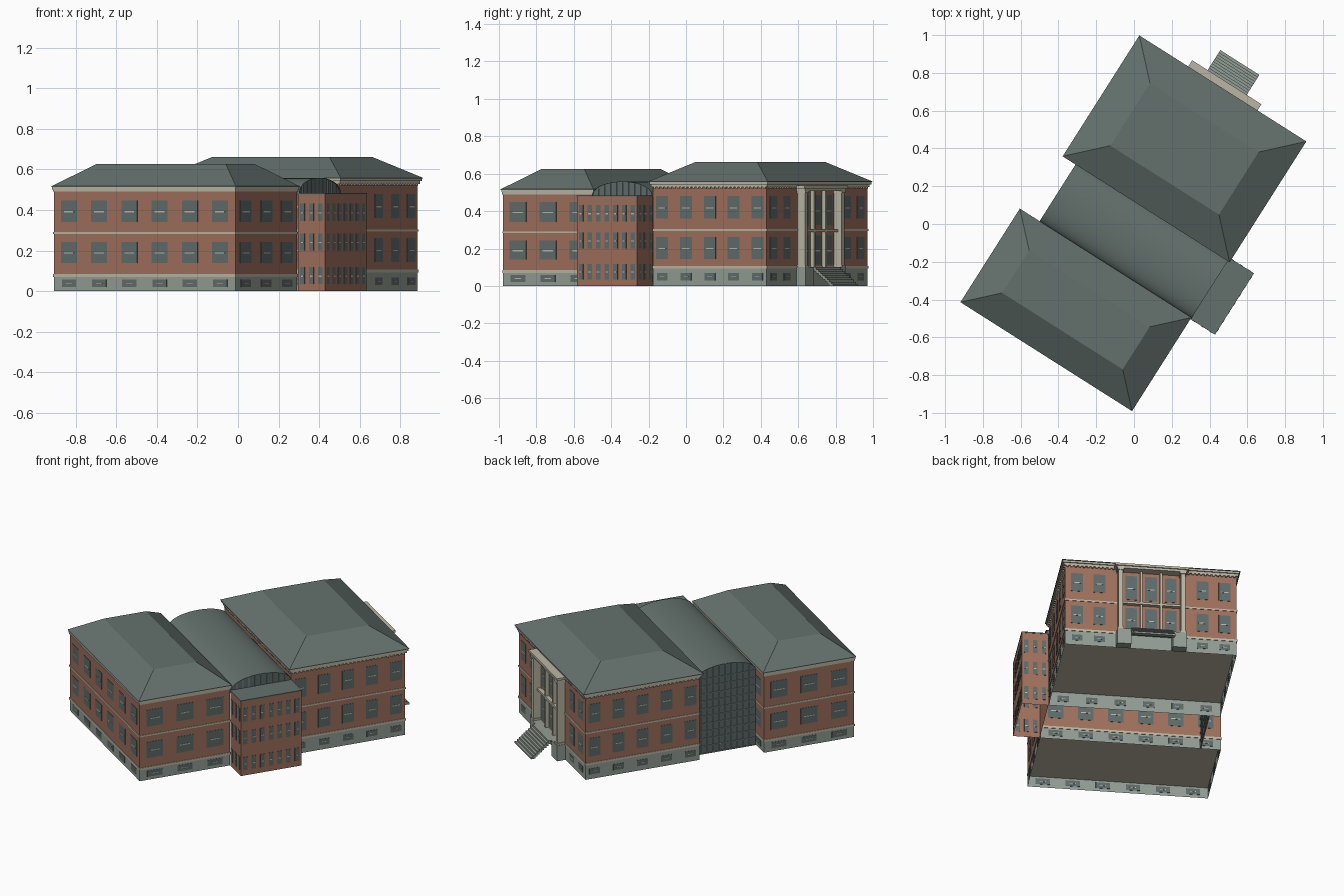
import bpy, bmesh, math
from mathutils import Matrix

if "Cube" in bpy.data.objects:
    bpy.data.objects.remove(bpy.data.objects["Cube"])

ROT = Matrix.Rotation(math.radians(-32.4), 4, 'Z')   # the building stands at an angle


def material(name, rgb):
    m = bpy.data.materials.new(name)
    m.diffuse_color = (*rgb, 1)
    m.use_nodes = True
    m.node_tree.nodes["Principled BSDF"].inputs["Base Color"].default_value = m.diffuse_color
    return m


BRICK = material("brick", (0.35, 0.16, 0.107))
STONE = material("grey_stone", (0.29, 0.34, 0.295))
CREAM = material("cream_trim", (0.50, 0.47, 0.37))
ROOF = material("roof_slate", (0.127, 0.165, 0.153))
GLASS = material("window_glass", (0.112, 0.15, 0.147))
FRAME = material("curtain_frame", (0.24, 0.28, 0.27))


def finish(name, bm, mat, normals=True):
    if normals:
        bmesh.ops.recalc_face_normals(bm, faces=bm.faces)
    me = bpy.data.meshes.new(name)
    bm.transform(ROT)
    bm.to_mesh(me)
    bm.free()
    me.materials.append(mat)
    ob = bpy.data.objects.new(name, me)
    bpy.context.collection.objects.link(ob)
    return ob


def add_box(bm, b, skip=()):
    x0, x1, y0, y1, z0, z1 = b
    lo = [bm.verts.new((x, y, z0)) for x, y in ((x0, y0), (x1, y0), (x1, y1), (x0, y1))]
    hi = [bm.verts.new((v.co.x, v.co.y, z1)) for v in lo]
    for i in range(4):
        j = (i + 1) % 4
        bm.faces.new((lo[i], lo[j], hi[j], hi[i]))
    if "bottom" not in skip:
        bm.faces.new(lo[::-1])
    if "top" not in skip:
        bm.faces.new(hi)


def boxes(name, items, mat, skip=()):
    bm = bmesh.new()
    for b in items:
        add_box(bm, b, skip)
    return finish(name, bm, mat, normals=False)


def grow(rect, d):
    return (rect[0] - d, rect[1] + d, rect[2] - d, rect[3] + d)


def on_wall(rect, side, s, w, z0, z1, d):
    """Plate centred in a wall plane; s is the position along that wall."""
    x0, x1, y0, y1 = rect
    if side in "FB":
        y = y0 if side == "F" else y1
        return (s - w / 2, s + w / 2, y - d, y + d, z0, z1)
    x = x0 if side == "L" else x1
    return (x - d, x + d, s - w / 2, s + w / 2, z0, z1)


def windows(name, rect, layout, rows, base_rows=()):
    """layout: side -> (fractions along wall, width)."""
    panes, bars = [], []
    for side, (fracs, w) in layout.items():
        lo, hi = rect[:2] if side in "FB" else rect[2:]
        for f in fracs:
            s = lo + f * (hi - lo)
            for z0, z1 in rows:
                zm = z0 + (z1 - z0) * 0.47
                panes.append(on_wall(rect, side, s, w, z0, z1, 0.002))
                bars.append(on_wall(rect, side, s, w * 0.62, zm - 0.003, zm + 0.003, 0.0035))
            for z0, z1 in base_rows:
                zm = (z0 + z1) / 2
                panes.append(on_wall(rect, side, s, w * 0.9, z0, z1, 0.002))
                bars.append(on_wall(rect, side, s, w * 0.4, zm - 0.002, zm + 0.002, 0.0035))
    boxes(name + "_windows", panes, GLASS)
    boxes(name + "_window_bars", bars, CREAM)


def even(n):
    return [(i + 0.5) / n for i in range(n)]


def block(name, rect, base, mid, top, eave, overhang, inset, ridge):
    """Open stone base, brick storeys, cream bands and a flat-topped hip roof."""
    boxes(name + "_base", [(*rect, 0, base)], STONE, ("bottom", "top"))
    boxes(name + "_walls", [(*rect, base, top)], BRICK, ("bottom",))
    boxes(name + "_floor_band", [(*grow(rect, 0.003), base - 0.006, base + 0.008)], CREAM)
    boxes(name + "_middle_band", [(*grow(rect, 0.003), mid - 0.005, mid + 0.005)], CREAM)
    boxes(name + "_cornice", [(*grow(rect, overhang * 0.4), top, eave - 0.012),
                              (*grow(rect, overhang * 0.75), eave - 0.012, eave)], CREAM)
    bm = bmesh.new()
    rings = []
    for d, z in ((overhang, eave), (overhang, eave + 0.003), (overhang - inset, ridge)):
        x0, x1, y0, y1 = grow(rect, d)
        rings.append([bm.verts.new((x, y, z)) for x, y in ((x0, y0), (x1, y0), (x1, y1), (x0, y1))])
    bm.faces.new(rings[0][::-1])
    bm.faces.new(rings[2])
    for a, b in zip(rings, rings[1:]):
        for i in range(4):
            j = (i + 1) % 4
            bm.faces.new((a[i], a[j], b[j], b[i]))
    finish(name + "_roof", bm, ROOF)


# Front wing
FRONT = (-0.545, 0.513, -0.833, -0.264)
block("front_wing", FRONT, 0.076, 0.287, 0.49, 0.514, 0.009, 0.16, 0.626)
windows("front_wing", FRONT,
        {"F": (even(6), 0.092), "B": (even(6), 0.092), "L": (even(3), 0.105), "R": (even(3), 0.105)},
        [(0.14, 0.242), (0.342, 0.448)], [(0.02, 0.058)])

# Back wing, a little taller
BACK = (-0.491, 0.516, 0.12, 0.838)
block("back_wing", BACK, 0.098, 0.299, 0.528, 0.555, 0.02, 0.183, 0.662)
five = [0.08, 0.29, 0.5, 0.71, 0.92]
windows("back_wing", BACK,
        {"F": (even(6), 0.075), "B": ([0.07, 0.2, 0.8, 0.93], 0.07), "L": (five, 0.075), "R": (five, 0.075)},
        [(0.145, 0.262), (0.36, 0.48)], [(0.03, 0.068)])
windows("entrance", BACK, {"B": ([0.385, 0.5, 0.615], 0.068)}, [(0.115, 0.27), (0.325, 0.485)])

# Small teeth under the back wing cornice
teeth = []
for side, lo, hi in (("F", -0.49, 0.515), ("B", -0.49, 0.515), ("L", 0.12, 0.838), ("R", 0.12, 0.838)):
    n = int((hi - lo) / 0.024)
    teeth += [on_wall(BACK, side, lo + (i + 0.5) * (hi - lo) / n, 0.012, 0.52, 0.53, 0.008) for i in range(n)]
boxes("cornice_teeth", teeth, CREAM)

# Vaulted hall between the wings
A0, A1, B0, B1, SPRING, RISE = -0.424, 0.518, -0.262, 0.118, 0.478, 0.08
MID, HALF = (B0 + B1) / 2, (B1 - B0) / 2
arc = [(MID - HALF * math.cos(math.pi * i / 28), SPRING + RISE * math.sin(math.pi * i / 28) ** 0.9)
       for i in range(29)]
bm = bmesh.new()
left = [bm.verts.new((A0 - 0.006, y, z)) for y, z in arc]
right = [bm.verts.new((A1 + 0.006, y, z)) for y, z in arc]
for i in range(28):
    bm.faces.new((left[i], right[i], right[i + 1], left[i + 1]))
vault = finish("hall_vault", bm, ROOF)
bpy.context.view_layer.objects.active = vault
vault.select_set(True)
bpy.ops.object.shade_smooth_by_angle(angle=math.radians(40))
vault.select_set(False)

# Glazed ends of the hall
for name, x, bottom in (("hall_glass_wall", A0, 0.0), ("hall_glass_arch", A1, SPRING - 0.01)):
    bm = bmesh.new()
    bm.faces.new([bm.verts.new((x, y, z)) for y, z in [(B0, bottom)] + arc + [(B1, bottom)]])
    finish(name, bm, GLASS, normals=False)


def arch_height(y):
    return SPRING + RISE * math.sqrt(max(0, 1 - ((y - MID) / HALF) ** 2))


bars = []
for i in range(1, 10):
    y = B0 + (B1 - B0) * i / 10
    bars.append((A0 - 0.005, A0 + 0.003, y - 0.002, y + 0.002, 0, arch_height(y) - 0.004))
    bars.append((A1 - 0.003, A1 + 0.005, y - 0.002, y + 0.002, SPRING, arch_height(y) - 0.004))
for i in range(11):
    z = 0.002 + i * 0.0478
    bars.append((A0 - 0.005, A0 + 0.003, B0, B1, z - 0.002, z + 0.002))
boxes("hall_glazing_bars", bars, FRAME)

# Brick stair tower at the right end of the hall
TOWER = (0.518, 0.674, -0.263, 0.118)
boxes("tower_walls", [(*TOWER, 0, 0.477)], BRICK, ("bottom",))
boxes("tower_roof", [(*grow(TOWER, 0.002), 0.477, 0.484)], ROOF)
windows("tower", TOWER, {"F": (even(3), 0.026), "B": (even(3), 0.026), "R": (even(7), 0.028)},
        [(0.035, 0.118), (0.2, 0.285), (0.345, 0.432)])

# Entrance porch on the back
C, WALL = 0.0125, 0.838
boxes("porch_entablature", [(C - 0.205, C + 0.205, WALL, 0.89, 0.508, 0.522),
                            (C - 0.217, C + 0.217, WALL, 0.897, 0.522, 0.536)], CREAM)
boxes("porch_middle_beam", [(C - 0.195, C + 0.195, WALL, 0.862, 0.288, 0.302)], CREAM)
columns, piers = [], []
for s in (-1, 1):
    for off, w, depth in ((0.183, 0.026, 0.048), (0.058, 0.014, 0.022)):
        columns.append((C + s * off - w / 2, C + s * off + w / 2, WALL, WALL + depth, 0.1, 0.508))
    columns.append((C + s * 0.183 - 0.018, C + s * 0.183 + 0.018, WALL, 0.891, 0.1, 0.112))
    columns.append((C + s * 0.183 - 0.018, C + s * 0.183 + 0.018, WALL, 0.891, 0.496, 0.508))
    piers.append((C + s * 0.163 - 0.041, C + s * 0.163 + 0.041, WALL, 0.893, 0, 0.1))
boxes("porch_columns", columns, CREAM)
boxes("porch_piers", piers, STONE)
boxes("porch_landing", [(C - 0.122, C + 0.122, WALL, 0.897, 0.088, 0.1)], STONE)

# Stair flight with a sloping underside
N = 9
steps = []
for i in range(N):
    top = 0.1 * (N - i) / N
    steps.append((C - 0.12, C + 0.125, 0.897 + 0.0139 * i, 0.897 + 0.0139 * (i + 1),
                  max(0, top - 0.022), top))
boxes("porch_steps", steps, STONE)
